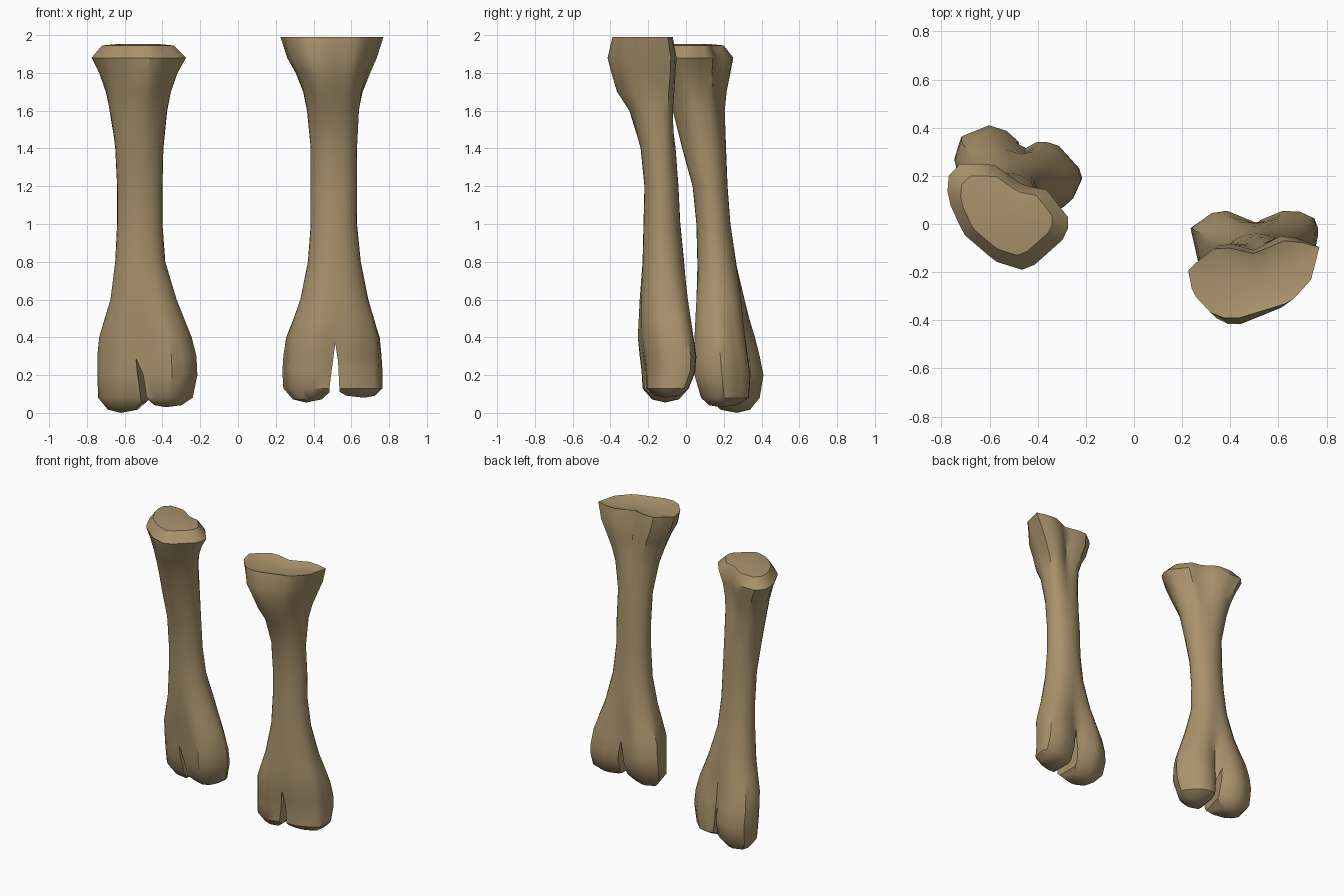
import bpy, bmesh, math

if "Cube" in bpy.data.objects:
    bpy.data.objects.remove(bpy.data.objects["Cube"])

N = 28
bone_mat = bpy.data.materials.new("tan_bone")
bone_mat.diffuse_color = (0.40, 0.29, 0.15, 1)
bone_mat.use_nodes = True
bone_mat.node_tree.nodes["Principled BSDF"].inputs["Base Color"].default_value = bone_mat.diffuse_color


def normalise(pts):
    xs, ys = [p[0] for p in pts], [p[1] for p in pts]
    cx, cy = (min(xs) + max(xs)) / 2, (min(ys) + max(ys)) / 2
    hx, hy = (max(xs) - min(xs)) / 2, (max(ys) - min(ys)) / 2
    return [((x - cx) / hx, (y - cy) / hy) for x, y in pts]


def radial(pts):
    """Resample an outline at N even angles around its middle."""
    pts = normalise(pts)
    out = []
    for k in range(N):
        a = 2 * math.pi * k / N + 0.001
        dx, dy = math.cos(a), math.sin(a)
        best = 0.2
        for (ax, ay), (bx, by) in zip(pts, pts[1:] + pts[:1]):
            ex, ey = bx - ax, by - ay
            det = ex * dy - ey * dx
            if abs(det) < 1e-9:
                continue
            t = (ex * ay - ey * ax) / det
            s = (dx * ay - dy * ax) / det
            if 0 <= s <= 1 and t > best:
                best = t
        out.append((best * dx, best * dy))
    return out


def step(a, b, z):
    t = min(1, max(0, (z - a) / (b - a)))
    return t * t * (3 - 2 * t)


def mesh_object(name, bm):
    bmesh.ops.recalc_face_normals(bm, faces=bm.faces[:])
    me = bpy.data.meshes.new(name)
    bm.to_mesh(me)
    bm.free()
    ob = bpy.data.objects.new(name, me)
    bpy.context.collection.objects.link(ob)
    return ob


def make_bone(name, top, bottom, levels, dish, lobes, notch, notch_y, skew):
    top, bottom = radial(top), radial(bottom)
    mid = [(math.cos(2 * math.pi * k / N), math.sin(2 * math.pi * k / N)) for k in range(N)]
    bm = bmesh.new()
    rings = []
    # shaft: blend from the lower outline through an oval to the upper outline
    for z, x0, x1, y0, y1 in levels:
        wt, wb = step(1.35, 1.85, z), 1 - step(0.25, 0.85, z)
        sec = [tuple(t[i] * wt + b[i] * wb + m[i] * (1 - wt - wb) for i in (0, 1))
               for t, b, m in zip(top, bottom, mid)]
        rings.append([bm.verts.new(((x0 + x1) / 2 + x * (x1 - x0) / 2,
                                    (y0 + y1) / 2 + y * (y1 - y0) / 2, z))
                      for x, y in normalise(sec)])
    for lo, hi in zip(rings, rings[1:]):
        for k in range(N):
            j = (k + 1) % N
            bm.faces.new((lo[k], lo[j], hi[j], hi[k]))
    # dished upper joint face
    z, x0, x1, y0, y1 = levels[-1]
    cx, cy = (x0 + x1) / 2, (y0 + y1) / 2
    inner = [bm.verts.new((cx + (v.co.x - cx) * .55, cy + (v.co.y - cy) * .55, z + dish))
             for v in rings[-1]]
    c = bm.verts.new((cx, cy, z + dish))
    for k in range(N):
        j = (k + 1) % N
        bm.faces.new((rings[-1][k], rings[-1][j], inner[j], inner[k]))
        bm.faces.new((inner[k], inner[j], c))
    # two rounded lower knuckles
    ring = rings[0]
    mx = sum(p[0] for p in notch) / len(notch)
    span = notch_y[1] - notch_y[0]

    def offset(v):
        return abs(v.co.x - mx - skew[0] - (skew[1] - skew[0]) * (v.co.y - notch_y[0]) / span)
    f = min(range(N // 2 + 1, N), key=lambda k: offset(ring[k]))
    b = min(range(1, N // 2), key=lambda k: offset(ring[k]))
    right = [ring[k % N] for k in range(f, b + N + 1)]
    left = [ring[k] for k in range(b, f + 1)]
    for half, p in zip((left, right), lobes):
        w = (.42, .42, .78)
        sub = [bm.verts.new([v.co[i] + (p[i] - v.co[i]) * w[i] for i in range(3)]) for v in half]
        tip = bm.verts.new(p)
        n = len(half)
        for k in range(n):
            j = (k + 1) % n
            bm.faces.new((half[k], half[j], sub[j], sub[k]))
            bm.faces.new((sub[k], sub[j], tip))
    ob = mesh_object(name, bm)
    # notch between the knuckles
    bm = bmesh.new()
    a, d = [[bm.verts.new((x + s, y, z)) for x, z in notch] for y, s in zip(notch_y, skew)]
    bm.faces.new(a)
    bm.faces.new(d)
    n = len(notch)
    for k in range(n):
        j = (k + 1) % n
        bm.faces.new((a[k], a[j], d[j], d[k]))
    cutter = mesh_object(name + "_notch_cutter", bm)
    cutter.hide_render = True
    mod = ob.modifiers.new("notch", 'BOOLEAN')
    mod.operation, mod.solver, mod.object = 'DIFFERENCE', 'EXACT', cutter
    bpy.context.view_layer.update()
    me = bpy.data.meshes.new_from_object(ob.evaluated_get(bpy.context.evaluated_depsgraph_get()))
    ob.modifiers.clear()
    ob.data = me
    bpy.data.objects.remove(cutter)
    me.materials.clear()
    me.materials.append(bone_mat)
    me.polygons.foreach_set("use_smooth", [True] * len(me.polygons))
    me.set_sharp_from_angle(angle=math.radians(38))
    return ob


make_bone(
    "right_bone",
    [(.225, -.18), (.35, -.075), (.5, -.11), (.64, -.045), (.77, -.08), (.735, -.23),
     (.65, -.33), (.41, -.41), (.33, -.39), (.245, -.29)],
    [(.235, -.02), (.35, .06), (.5, 0), (.65, .06), (.765, .01), (.74, -.14),
     (.62, -.21), (.5, -.22), (.4, -.25), (.27, -.18)],
    [(.13, .24, .765, -.23, .015), (.22, .235, .765, -.235, .05), (.3, .24, .76, -.245, .055),
     (.4, .255, .75, -.255, .04), (.5, .295, .72, -.25, .025), (.6, .33, .69, -.245, .01),
     (.8, .37, .65, -.23, -.01), (1, .385, .63, -.225, -.03), (1.2, .385, .63, -.22, -.04),
     (1.4, .385, .63, -.24, -.055), (1.6, .365, .64, -.30, -.07), (1.7, .345, .66, -.365, -.062),
     (1.8, .305, .7, -.395, -.055), (1.88, .26, .735, -.415, -.05), (1.99, .225, .77, -.39, -.07)],
    -.02, [(.36, -.11, .055), (.67, -.1, .08)],
    [(.475, -.1), (.485, .14), (.515, .37), (.53, .27), (.538, .1), (.538, -.1)],
    (-.35, .2), (0, 0))

make_bone(
    "left_bone",
    [(-.78, .19), (-.72, .25), (-.58, .24), (-.47, .16), (-.37, .14), (-.275, .02),
     (-.29, -.05), (-.45, -.19), (-.58, -.15), (-.71, -.04), (-.775, .1)],
    [(-.75, .26), (-.72, .36), (-.58, .415), (-.5, .36), (-.46, .31), (-.42, .34), (-.33, .335),
     (-.215, .21), (-.27, .09), (-.36, .05), (-.5, .1), (-.62, .12), (-.71, .18)],
    [(.08, -.74, -.24, .08, .39), (.2, -.745, -.215, .045, .41), (.3, -.745, -.22, .045, .39),
     (.4, -.735, -.245, .045, .365), (.5, -.705, -.285, .05, .335), (.6, -.675, -.325, .055, .31),
     (.8, -.65, -.385, .06, .265), (1, -.64, -.4, .055, .235), (1.2, -.64, -.4, .035, .22),
     (1.4, -.65, -.395, -.02, .212), (1.6, -.68, -.375, -.07, .205), (1.7, -.70, -.355, -.12, .215),
     (1.8, -.735, -.32, -.165, .235), (1.88, -.775, -.275, -.19, .25), (1.945, -.72, -.34, -.13, .2)],
    .008, [(-.62, .27, 0), (-.38, .18, .03)],
    [(-.525, -.1), (-.525, .08), (-.545, .29), (-.505, .2), (-.488, .05), (-.488, -.1)],
    (-.04, .5), (-.025, .09))
